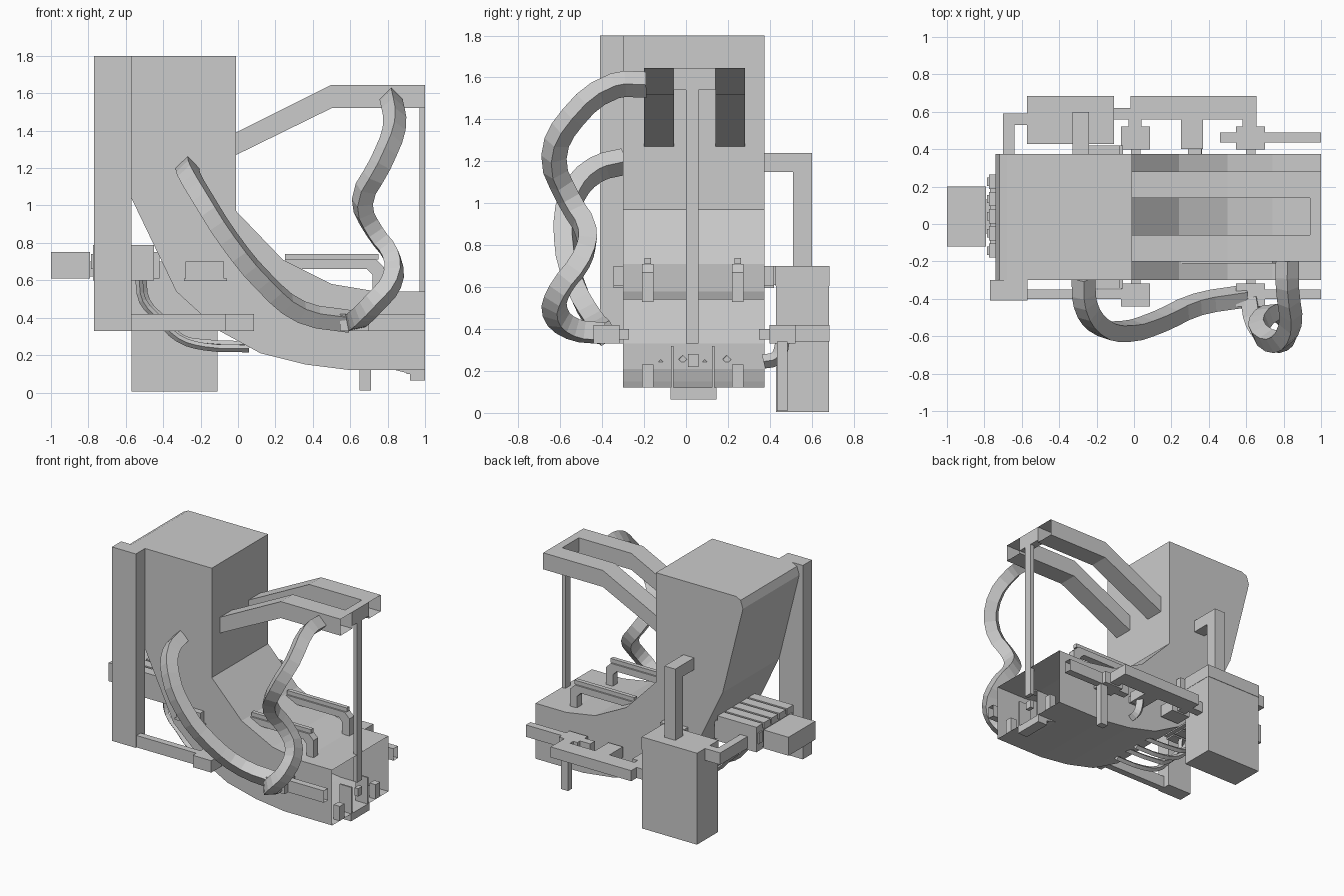
import bpy, bmesh
from mathutils import Vector


def mesh_object(name, bm):
    bmesh.ops.recalc_face_normals(bm, faces=bm.faces[:])
    me = bpy.data.meshes.new(name)
    bm.to_mesh(me)
    bm.free()
    ob = bpy.data.objects.new(name, me)
    bpy.context.collection.objects.link(ob)
    return ob


def prism(name, pts, y0, y1, open_x=None):
    """Extrude an x-z outline from y0 to y1, optionally leaving the end at open_x open."""
    bm = bmesh.new()
    face = bm.faces.new([bm.verts.new((x, y0, z)) for x, z in pts])
    res = bmesh.ops.extrude_face_region(bm, geom=[face], use_keep_orig=True)
    moved = [g for g in res["geom"] if isinstance(g, bmesh.types.BMVert)]
    bmesh.ops.translate(bm, vec=(0, y1 - y0, 0), verts=moved)
    bmesh.ops.recalc_face_normals(bm, faces=bm.faces[:])
    if open_x is not None:
        ends = [f for f in bm.faces if all(abs(v.co.x - open_x) < 1e-4 for v in f.verts)]
        bmesh.ops.delete(bm, geom=ends, context='FACES_ONLY')
    return mesh_object(name, bm)


def box(name, x, y, z, open_x=None):
    return prism(name, [(x[0], z[0]), (x[1], z[0]), (x[1], z[1]), (x[0], z[1])], y[0], y[1], open_x)


def hose(name, pts, radius, res=3):
    """Square-section faceted hose through the points."""
    cu = bpy.data.curves.new(name, 'CURVE')
    cu.dimensions = '3D'
    cu.bevel_depth = radius
    cu.bevel_resolution = 0
    cu.use_fill_caps = True
    cu.resolution_u = res
    sp = cu.splines.new('BEZIER')
    sp.bezier_points.add(len(pts) - 1)
    for p, co in zip(sp.bezier_points, pts):
        p.co = Vector(co)
        p.handle_left_type = p.handle_right_type = 'AUTO'
    sp.use_smooth = False
    ob = bpy.data.objects.new(name, cu)
    bpy.context.collection.objects.link(ob)
    return ob


# Hopper and curved chute, open at the right end
Y0, Y1 = -0.30, 0.375
prism("hopper_body", [(-0.01, 1.8), (-0.68, 1.8), (-0.72, 1.78), (-0.74, 1.72),
                      (-0.57, 1.04), (-0.33, 0.54), (-0.10, 0.33), (0.12, 0.21),
                      (0.36, 0.15), (0.60, 0.12), (1.0, 0.12), (1.0, 0.54),
                      (0.74, 0.54), (0.50, 0.58), (0.24, 0.71), (-0.01, 0.97)], Y0, Y1, 1.0)

# Outlet nozzle and its inner guide plates
prism("nozzle", [(0.84, 0.12), (0.92, 0.10), (0.92, 0.065), (1.0, 0.065), (1.0, 0.12)], -0.075, 0.145)
for y in (-0.065, 0.13):
    box("nozzle_guide", (0.90, 1.0), (y - 0.006, y + 0.006), (0.10, 0.32))

# Upper frame: two cranked hollow arms and a crosspiece
arm = [(-0.01, 1.27), (0.5, 1.52), (1.0, 1.52), (1.0, 1.645), (0.5, 1.645), (-0.01, 1.39)]
for y in (-0.20, 0.14):
    prism("frame_arm", arm, y, y + 0.142, 1.0)
box("frame_crosspiece", (0.94, 1.0), (-0.06, 0.14), (1.54, 1.645))
box("end_pole", (0.97, 1.0), (0.0, 0.06), (0.33, 1.55))
box("pole_foot", (0.97, 1.0), (0.01, 0.06), (0.22, 0.28))

# Grab handles on the chute
for y in (-0.21, 0.22):
    prism("handle", [(0.25, 0.66), (0.69, 0.66), (0.72, 0.63), (0.72, 0.53), (0.78, 0.53),
                     (0.78, 0.67), (0.74, 0.71), (0.25, 0.71)], y, y + 0.055)
    box("handle_strip", (0.25, 0.75), (y + 0.012, y + 0.043), (0.71, 0.74))
    box("handle_tab", (0.95, 1.0), (y, y + 0.055), (0.12, 0.23))

# Tall side post with foot bar
box("side_post", (-0.77, -0.57), (-0.41, Y0), (0.33, 1.8))
box("foot_bar", (-0.77, 0.0), (-0.40, -0.35), (0.33, 0.42))

# Side clamps with axles, both sides
for x in (0.005, 0.62):
    for s in (-1, 1):
        c = 0.04 + s * 0.42
        box("clamp_block", (x - 0.075, x + 0.08), (c - 0.062, c + 0.062), (0.33, 0.42))
        e = 0.0375 + s * 0.35
        box("clamp_axle", (x - 0.02, x + 0.03), (e - 0.04, e + 0.04), (0.35, 0.40))
box("front_rail", (0.69, 1.0), (-0.40, -0.35), (0.33, 0.42), 1.0)
box("rear_rail", (0.46, 1.0), (0.435, 0.49), (0.33, 0.42), 1.0)

# Manifold bar behind the chute with branches to the clamps
box("manifold_bar", (-0.02, 0.655), (0.56, 0.685), (0.34, 0.42))
for x0, x1, y0 in ((-0.03, 0.04, 0.51), (0.25, 0.37, 0.40), (0.58, 0.655, 0.51)):
    box("manifold_branch", (x0, x1), (y0, 0.565), (0.34, 0.42))
box("branch_axle", (0.29, 0.36), (0.37, 0.41), (0.35, 0.40))
box("manifold_link", (-0.12, -0.02), (0.56, 0.62), (0.34, 0.42))
hose("elbow_hose", [(0.33, 0.37, 0.245), (0.33, 0.43, 0.26), (0.33, 0.455, 0.31), (0.33, 0.46, 0.39)], 0.034)
box("drain_stub", (0.65, 0.71), (0.435, 0.485), (0.01, 0.34))

# Tank, lid and pipes to the hopper
box("tank", (-0.57, -0.11), (0.43, 0.682), (0.005, 0.605))
box("tank_lid", (-0.572, -0.108), (0.428, 0.685), (0.605, 0.70))
box("tank_riser", (-0.33, -0.24), (0.51, 0.60), (0.70, 1.24))
box("tank_riser_arm", (-0.33, -0.24), (0.37, 0.51), (1.15, 1.24))
box("tank_pipe", (-0.64, -0.57), (0.53, 0.59), (0.61, 0.70))
box("tank_pipe_bend", (-0.70, -0.64), (0.20, 0.59), (0.61, 0.70))

# Small side boxes with flanges
for a, b in ((-0.345, Y0), (Y1, 0.42)):
    box("side_box", (-0.28, -0.075), (a, b), (0.61, 0.70))
    box("side_box_flange", (-0.29, -0.06), (a, b), (0.595, 0.61))

# Valve bank at the rear: core plus repeated modules, drive box
box("valve_core", (-0.77, -0.42), (-0.17, 0.26), (0.61, 0.75))
for i in range(5):
    y = -0.18 + i * 0.092
    box("valve_module", (-0.775, -0.45), (y, y + 0.076), (0.60, 0.79))
    box("valve_cap", (-0.785, -0.76), (y + 0.015, y + 0.06), (0.66, 0.74))
box("drive_box", (-1.0, -0.79), (-0.12, 0.20), (0.61, 0.75))
box("drive_neck", (-0.80, -0.77), (-0.05, 0.13), (0.62, 0.70))

# Supply hoses from the valve bank to the chute underside
for i in range(4):
    y = -0.12 + i * 0.105
    d = 0.02 * (i % 2)
    hose("supply_hose", [(-0.53 + d, y, 0.62), (-0.51 + d, y, 0.49), (-0.42 + d, y, 0.39),
                         (-0.32 + d, y, 0.29), (-0.18, y, 0.245 + d), (0.06, y, 0.235 + d)], 0.02)

# Large twisted hoses at the front
hose("hopper_hose", [(-0.27, -0.29, 1.20), (-0.26, -0.43, 1.16), (-0.19, -0.54, 1.04),
                     (-0.05, -0.575, 0.82), (0.14, -0.52, 0.59), (0.34, -0.43, 0.43),
                     (0.60, -0.385, 0.38)], 0.064)
hose("coil_hose", [(0.82, -0.19, 1.565), (0.82, -0.34, 1.56), (0.835, -0.54, 1.41),
                   (0.76, -0.63, 1.22), (0.665, -0.56, 1.02), (0.73, -0.475, 0.86),
                   (0.82, -0.50, 0.73), (0.82, -0.60, 0.59), (0.73, -0.625, 0.48),
                   (0.65, -0.54, 0.40), (0.62, -0.40, 0.38)], 0.062)
